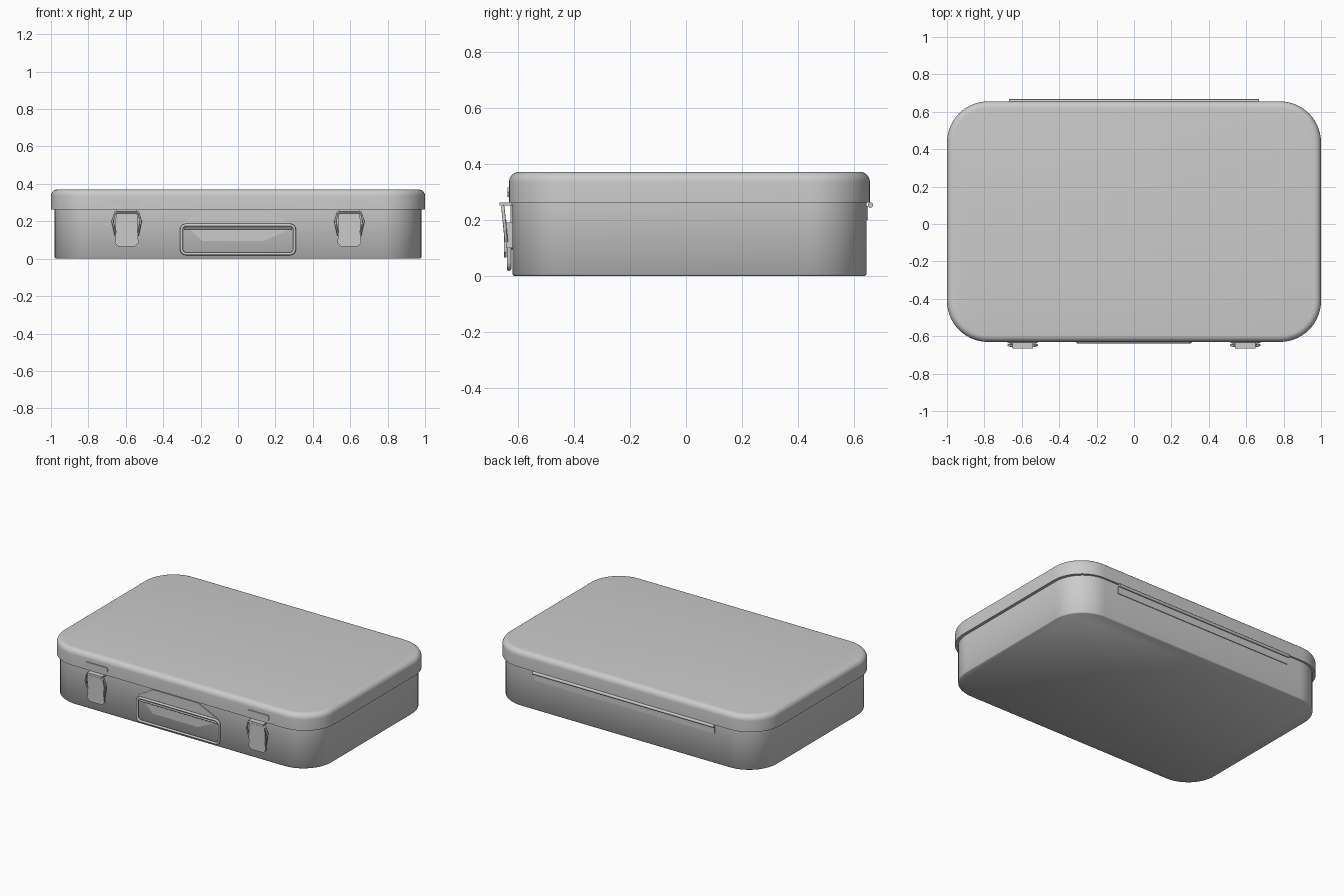
import bpy, bmesh, math
from mathutils import Vector

if "Cube" in bpy.data.objects:
    bpy.data.objects.remove(bpy.data.objects["Cube"], do_unlink=True)

GREY = (0.6, 0.6, 0.6, 1)
metal = bpy.data.materials.new("grey metal")
metal.use_nodes = True
metal.diffuse_color = GREY
metal.node_tree.nodes["Principled BSDF"].inputs["Base Color"].default_value = GREY

MID_Y = 0.0125   # case centre, shifted back by the front fittings
FRONT = MID_Y - 0.631


def finish(obj, angle=35):
    obj.data.materials.clear()
    obj.data.materials.append(metal)
    bpy.ops.object.select_all(action='DESELECT')
    obj.select_set(True)
    bpy.context.view_layer.objects.active = obj
    bpy.ops.object.shade_smooth_by_angle(angle=math.radians(angle))
    return obj


def from_bmesh(name, bm, angle=35):
    bmesh.ops.recalc_face_normals(bm, faces=bm.faces)
    mesh = bpy.data.meshes.new(name)
    bm.to_mesh(mesh)
    bm.free()
    obj = bpy.data.objects.new(name, mesh)
    bpy.context.collection.objects.link(obj)
    return finish(obj, angle)


def rounded_ring(hx, hy, r, steps=14):
    """Outline of a rounded rectangle, counter-clockwise."""
    pts = []
    for k, (sx, sy) in enumerate([(1, 1), (-1, 1), (-1, -1), (1, -1)]):
        for i in range(steps + 1):
            a = math.pi / 2 * (k + i / steps)
            pts.append((sx * (hx - r) + r * math.cos(a), sy * (hy - r) + r * math.sin(a)))
    return pts


def shell(name, hx, hy, r, profile):
    """Stack rounded rectangles along a profile of (inset, height)."""
    bm = bmesh.new()
    rings = []
    for inset, z in profile:
        pts = rounded_ring(hx - inset, hy - inset, r - inset)
        rings.append([bm.verts.new((x, y + MID_Y, z)) for x, y in pts])
    n = len(rings[0])
    for low, high in zip(rings, rings[1:]):
        for i in range(n):
            j = (i + 1) % n
            bm.faces.new((low[i], low[j], high[j], high[i]))
    bm.faces.new(rings[0])
    bm.faces.new(rings[-1])
    return from_bmesh(name, bm, 50)


def plate(name, outline, y, depth):
    """Flat plate in the front plane, extruded backwards from y."""
    bm = bmesh.new()
    face = bm.faces.new([bm.verts.new((x, y, z)) for x, z in outline])
    new = bmesh.ops.extrude_face_region(bm, geom=[face])["geom"]
    bmesh.ops.translate(bm, vec=(0, depth, 0),
                        verts=[v for v in new if isinstance(v, bmesh.types.BMVert)])
    return from_bmesh(name, bm, 30)


def wire(name, points, radius, cyclic=True):
    """Round wire through the given points."""
    curve = bpy.data.curves.new(name, 'CURVE')
    curve.dimensions = '3D'
    curve.bevel_depth = radius
    curve.bevel_resolution = 2
    curve.use_fill_caps = True
    line = curve.splines.new('POLY')
    line.points.add(len(points) - 1)
    for p, co in zip(line.points, points):
        p.co = (*co, 1)
    line.use_cyclic_u = cyclic
    obj = bpy.data.objects.new(name, curve)
    bpy.context.collection.objects.link(obj)
    mesh = bpy.data.meshes.new_from_object(obj.evaluated_get(bpy.context.evaluated_depsgraph_get()))
    bpy.data.objects.remove(obj)
    obj = bpy.data.objects.new(name, mesh)
    bpy.context.collection.objects.link(obj)
    return finish(obj, 50)


# Case body and overhanging lid
shell("case_base", 0.98, 0.631, 0.21, [(0.006, 0), (0, 0.006), (0, 0.27)])
edge = [(0.035 * (1 - math.cos(a)), 0.335 + 0.036 * math.sin(a))
        for a in [math.pi / 2 * i / 6 for i in range(7)]]
shell("lid", 1.0, 0.643, 0.22, [(0.02, 0.262), (0, 0.262)] + edge)

# Carrying handle: backing plate and swinging loop
plate("handle_plate", [(-0.19, 0.255), (0.14, 0.255), (0.29, 0.185), (0.28, 0.16),
                       (0.14, 0.095), (-0.19, 0.095), (-0.26, 0.16), (-0.3, 0.19)],
      FRONT - 0.006, 0.008)
loop = rounded_ring(0.302, 0.077, 0.025, 5)
wire("handle_loop", [(x, FRONT - 0.012, z + 0.103) for x, z in loop], 0.008)
wire("handle_pivot", [(-0.29, FRONT - 0.012, 0.163), (0.29, FRONT - 0.012, 0.163)], 0.006, False)

# Pair of draw latches
for side, label in ((1, "left"), (-1, "right")):
    cx = side * 0.595

    def at(pts):
        return [(cx + x, z) for x, z in pts]

    lever = [(-0.06, 0.2), (-0.058, 0.13), (-0.064, 0.085), (-0.045, 0.066),
             (0.045, 0.066), (0.064, 0.085), (0.058, 0.13), (0.06, 0.2)]
    plate("latch_lever_" + label, at(lever), FRONT - 0.03, 0.008)
    plate("latch_mount_" + label,
          at([(-0.05, 0.1), (0.05, 0.1), (0.05, 0.19), (-0.05, 0.19)]), FRONT - 0.022, 0.024)
    bail = [(-0.06, 0.125), (-0.076, 0.2), (-0.062, 0.247),
            (0.062, 0.247), (0.076, 0.2), (0.06, 0.125)]
    wire("latch_bail_" + label,
         [(cx + x, FRONT - 0.022 - 0.1 * (z - 0.125), z) for x, z in bail], 0.006)
    plate("latch_bridge_" + label,
          at([(-0.06, 0.2), (0.06, 0.2), (0.055, 0.25), (-0.055, 0.25)]), FRONT - 0.034, 0.006)
    # Catch on the lid with its lip turned out under the bail
    plate("lid_catch_" + label,
          at([(-0.08, 0.282), (0.07, 0.282), (0.08, 0.3), (0.07, 0.316), (-0.08, 0.316)]),
          FRONT - 0.018, 0.01)
    plate("catch_lip_" + label,
          at([(-0.055, 0.252), (0.055, 0.252), (0.055, 0.262), (-0.055, 0.262)]),
          FRONT - 0.046, 0.044)

# Long hinge across the back
BACK = MID_Y + 0.631
wire("hinge_pin", [(-0.668, BACK + 0.014, 0.253), (0.668, BACK + 0.014, 0.253)], 0.01, False)
plate("hinge_leaf", [(-0.665, 0.2), (0.665, 0.2), (0.665, 0.25), (-0.665, 0.25)],
      BACK + 0.005, -0.006)
